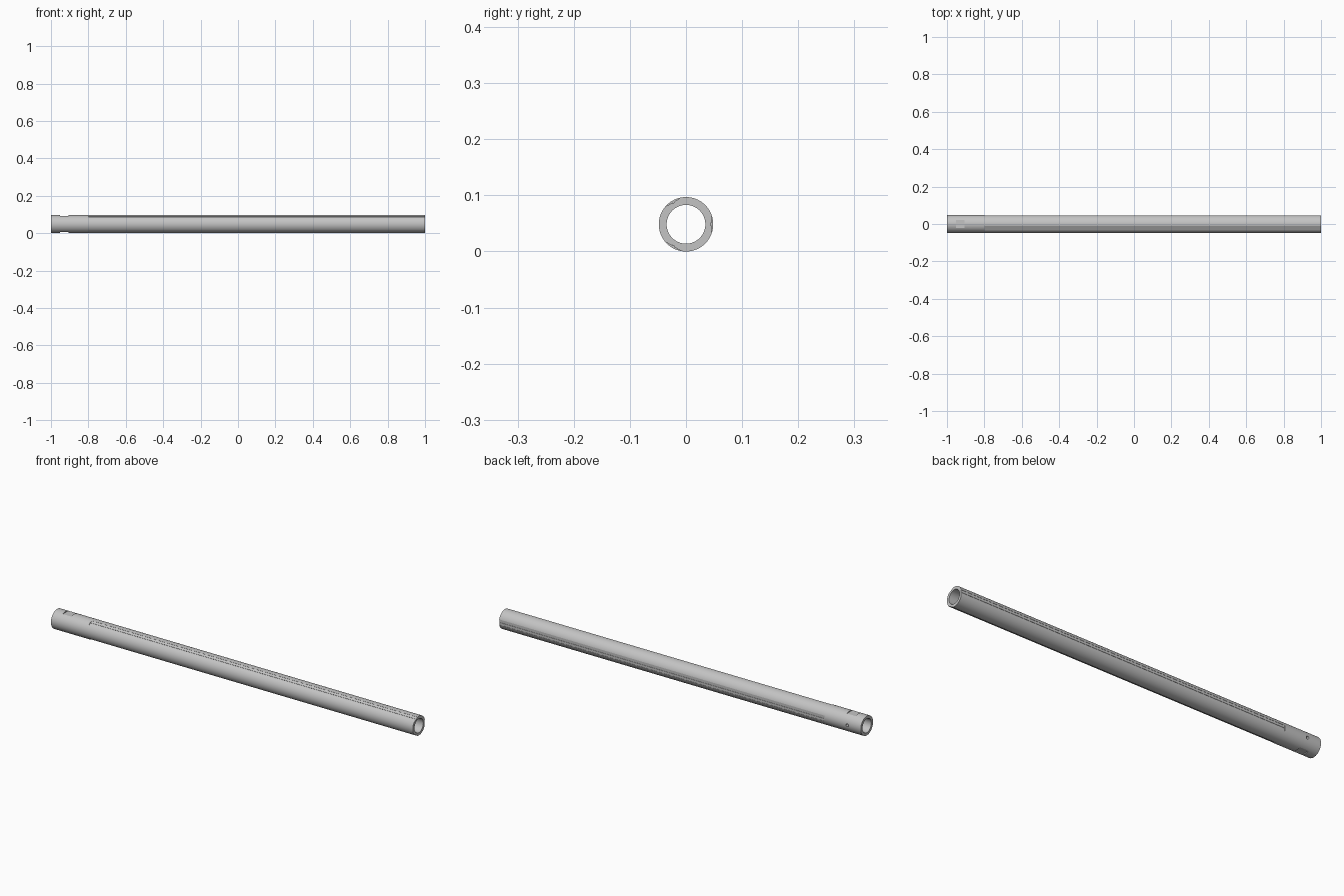
import bpy
from math import radians, sin, cos, pi
from mathutils import Matrix, Vector

cube = bpy.data.objects.get("Cube")
if cube:
    bpy.data.objects.remove(cube, do_unlink=True)

RADIUS, BORE = 0.0485, 0.0345
AXIS = Vector((0, 0, RADIUS))

metal = bpy.data.materials.new("light_grey_metal")
grey = (0.55, 0.55, 0.55, 1)
metal.diffuse_color = grey
metal.use_nodes = True
metal.node_tree.nodes["Principled BSDF"].inputs["Base Color"].default_value = grey


def rod(name, radius, length, center, rotation, sides):
    bpy.ops.mesh.primitive_cylinder_add(vertices=sides, radius=radius, depth=length,
                                        location=center, rotation=rotation)
    ob = bpy.context.object
    ob.name = name
    ob.data.materials.append(metal)
    return ob


def block(name, x0, x1, angle, floor, width):
    """Box lying outside the floor radius, turned about the tube axis."""
    height = 0.03
    bpy.ops.mesh.primitive_cube_add(size=1)
    ob = bpy.context.object
    ob.name = name
    out = Vector((0, cos(angle), sin(angle)))
    ob.data.transform(Matrix.Diagonal((x1 - x0, height, width, 1)))
    ob.rotation_euler.x = angle
    ob.location = AXIS + out * (floor + height / 2) + Vector(((x0 + x1) / 2, 0, 0))
    ob.data.materials.append(metal)
    return ob


def cut(target, cutter):
    cutter.hide_render = True
    bpy.context.view_layer.update()
    bpy.context.view_layer.objects.active = target
    mod = target.modifiers.new("cut", 'BOOLEAN')
    mod.operation = 'DIFFERENCE'
    mod.solver = 'EXACT'
    mod.object = cutter
    bpy.ops.object.modifier_apply(modifier=mod.name)
    bpy.data.objects.remove(cutter, do_unlink=True)


# Tube body with a through bore
along_x = (0, pi / 2, 0)
tube = rod("tube", RADIUS, 2, AXIS, along_x, 96)
cut(tube, rod("bore_cutter", BORE, 2.2, AXIS, along_x, 64))

# Three long shallow channels, each with a fine centre groove
for degrees in (0, 120, 240):
    angle = radians(degrees)
    cut(tube, block("channel_cutter", -0.8, 1.1, angle, 0.0455, 0.027))
    cut(tube, block("groove_cutter", -0.8, 1.1, angle, 0.044, 0.004))

# Milled flats above and below near the plain end
for angle in (pi / 2, -pi / 2):
    cut(tube, block("flat_cutter", -0.953, -0.905, angle, 0.0435, 0.12))

# Small pin hole in the back wall
cut(tube, rod("pin_hole_cutter", 0.007, 0.05, AXIS + Vector((-0.925, 0.045, 0)),
              (pi / 2, 0, 0), 24))

bpy.ops.object.select_all(action='DESELECT')
tube.select_set(True)
bpy.context.view_layer.objects.active = tube
bpy.ops.object.shade_smooth_by_angle(angle=radians(12))
